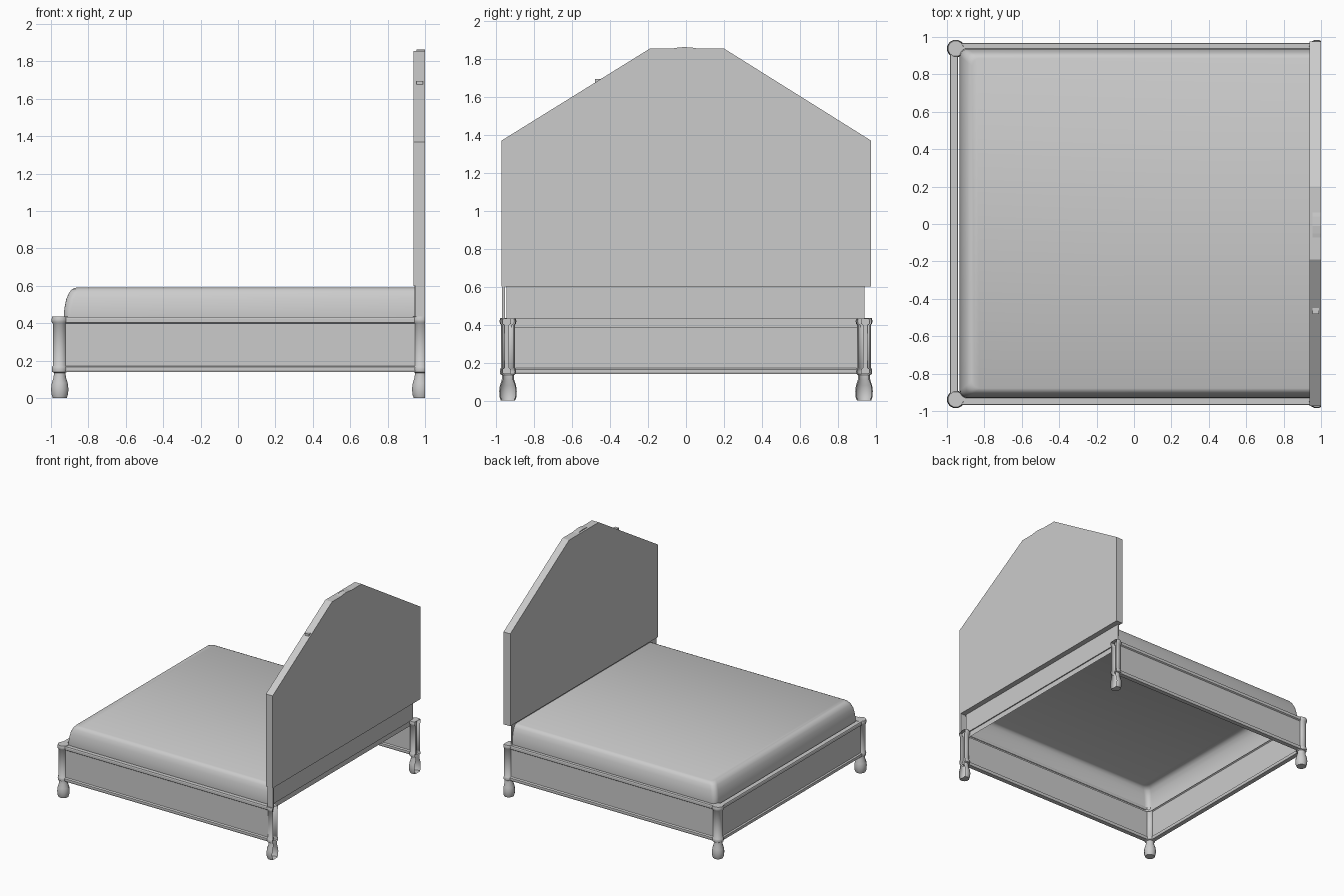
import bpy, bmesh, math
from mathutils import Vector

if "Cube" in bpy.data.objects:
    bpy.data.objects.remove(bpy.data.objects["Cube"])


def make(name, verts, faces, smooth=False):
    me = bpy.data.meshes.new(name)
    bm = bmesh.new()
    vs = [bm.verts.new(v) for v in verts]
    for f in faces:
        bm.faces.new([vs[i] for i in f])
    bmesh.ops.recalc_face_normals(bm, faces=bm.faces)
    bm.to_mesh(me)
    bm.free()
    ob = bpy.data.objects.new(name, me)
    bpy.context.collection.objects.link(ob)
    if smooth:
        bpy.ops.object.select_all(action='DESELECT')
        ob.select_set(True)
        bpy.context.view_layer.objects.active = ob
        bpy.ops.object.shade_smooth_by_angle(angle=math.radians(40))
    return ob


def loft(name, rings, smooth=False, bottom=True):
    n = len(rings[0])
    verts = [p for r in rings for p in r]
    faces = [(k * n + i, k * n + (i + 1) % n, (k + 1) * n + (i + 1) % n, (k + 1) * n + i)
             for k in range(len(rings) - 1) for i in range(n)]
    faces.append(tuple(range(len(verts) - n, len(verts))))
    if bottom:
        faces.append(tuple(range(n)))
    return make(name, verts, faces, smooth)


def box(name, x0, x1, y0, y1, z0, z1):
    return loft(name, [[(x0, y0, z), (x1, y0, z), (x1, y1, z), (x0, y1, z)] for z in (z0, z1)])


# headboard: flat panel with sloped shoulders
outline = [(-.972, .6), (.975, .6), (.975, 1.37), (.2, 1.855), (-.19, 1.855), (-.972, 1.37)]
loft("headboard", [[(x, y, z) for y, z in outline] for x in (.938, 1.0)])

# small raised details on the headboard edge
crest = [(-.1, 1.85), (-.05, 1.859), (-.01, 1.863), (.04, 1.859), (.09, 1.85)]
loft("headboard_crest", [[(x, y, z) for y, z in crest] for x in (.955, 1.0)])
box("headboard_shoulder_detail", .955, .99, -.48, -.445, 1.66, 1.694)

# recessed panel and side plate under the headboard
box("lower_head_panel", .945, .955, -.945, .94, .43, .602)
box("head_side_plate", .95, 1.0, -.97, -.955, .43, .602)

# rails: thin panel with a raised trim along the top and bottom, inside and out
half = [(.964, .14), (.967, .15), (.967, .165), (.957, .172), (.957, .398),
        (.967, .405), (.967, .425), (.964, .432)]
section = half + [(1.89 - d, z) for d, z in reversed(half)]
for s, label in ((-1, "front"), (1, "back")):
    loft(label + "_side_rail", [[(x, s * d, z) for d, z in section] for x in (-.95, .975)])
loft("foot_rail", [[(-d - .018, y, z) for d, z in section] for y in (-.94, .94)])

# turned legs; the head pair is sliced flat and left open at the back
leg_profile = [(.039, 0), (.046, .02), (.048, .05), (.044, .08), (.034, .11), (.032, .135),
               (.042, .14), (.044, .155), (.042, .168), (.038, .173), (.038, .398),
               (.044, .405), (.046, .42), (.042, .435)]
N = 12
for cx, label in ((-.953, "foot"), (.977, "head")):
    for s, side in ((-1, "front"), (1, "back")):
        rings = [[(cx + r * math.cos((i + .5) * math.tau / N),
                   s * .938 + r * math.sin((i + .5) * math.tau / N), z) for i in range(N)]
                 for r, z in leg_profile]
        leg = loft(label + "_leg_" + side, rings, True)
        if label == "head":
            bm = bmesh.new()
            bm.from_mesh(leg.data)
            bmesh.ops.bisect_plane(bm, geom=bm.verts[:] + bm.edges[:] + bm.faces[:],
                                   plane_co=Vector((1, 0, 0)), plane_no=Vector((1, 0, 0)),
                                   clear_outer=True)
            bm.to_mesh(leg.data)
            bm.free()

# mattress: shell open underneath, rounded at the foot and sides, flat at the headboard
levels = [(.012, .385), (.004, .405), (0, .43), (.004, .48), (.014, .53), (.03, .565),
          (.045, .582), (.066, .59)]
rings = []
for inset, z in levels:
    x0, y1, r = -.932 + inset, .935 - inset * .8, .04
    ring = [(.946, -y1 + .004, z), (.946, y1 + .004, z)]
    for cy, a0 in ((y1 - r, 90), (r - y1, 180)):
        for k in range(6):
            a = math.radians(a0 + 18 * k)
            ring.append((x0 + r + r * math.cos(a), cy + .004 + r * math.sin(a), z))
    rings.append(ring)
loft("mattress", rings, True, bottom=False)
